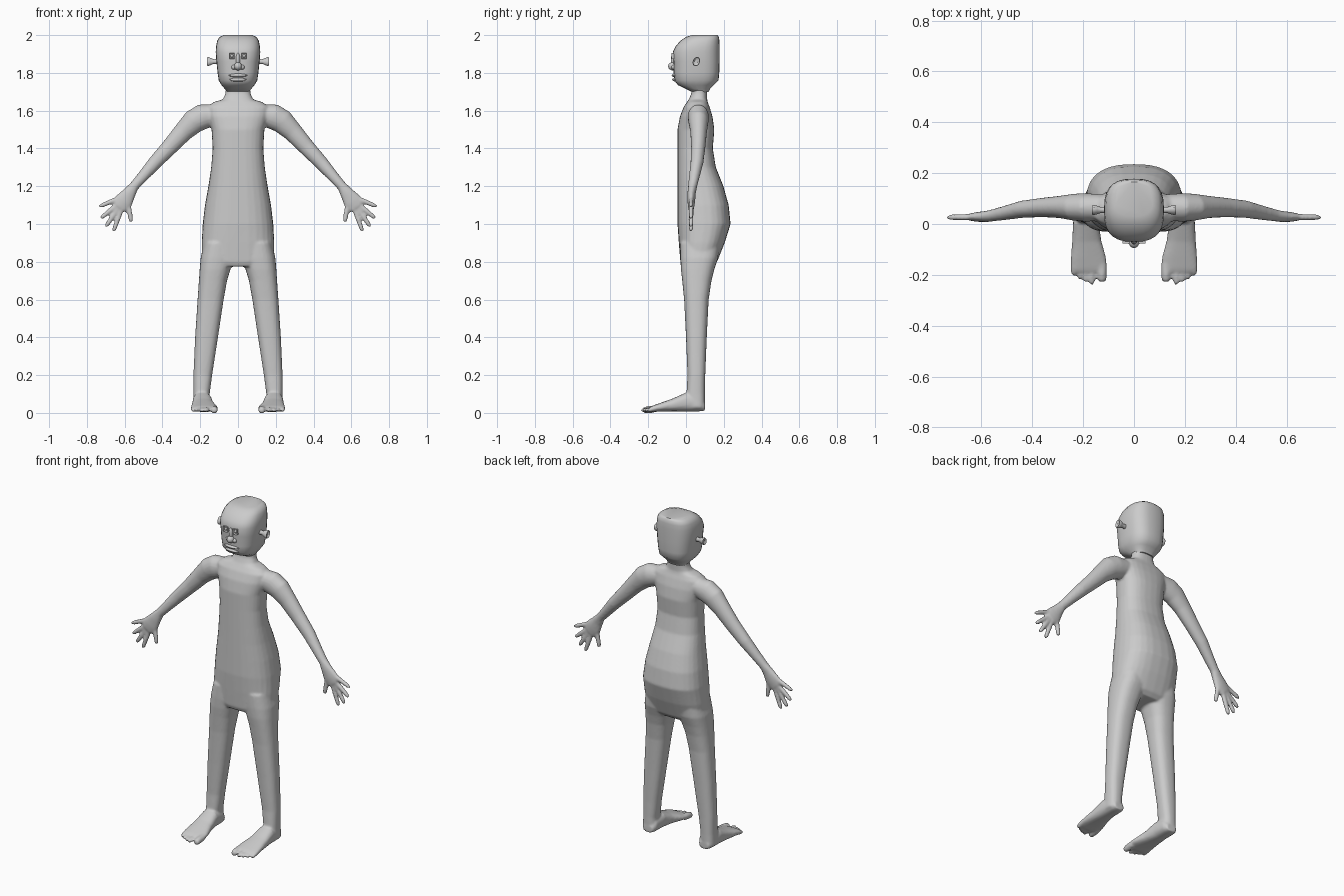
import bpy, bmesh, math
from mathutils import Vector

cube = bpy.data.objects.get("Cube")
if cube:
    bpy.data.objects.remove(cube, do_unlink=True)

skin = bpy.data.materials.new("grey_skin")
skin.use_nodes = True
GREY = (0.6, 0.6, 0.6, 1)
skin.diffuse_color = GREY
skin.node_tree.nodes["Principled BSDF"].inputs["Base Color"].default_value = GREY


def power(value, p):
    return math.copysign(abs(value) ** (2 / p), value)


def loft(bm, rings, p=2.0, n=28):
    """Skin rings of (centre, u, v) into a closed superellipse solid."""
    loops = []
    for c, u, v in rings:
        angles = [2 * math.pi * i / n for i in range(n)]
        loops.append([bm.verts.new(c + u * power(math.cos(a), p) + v * power(math.sin(a), p))
                      for a in angles])
    for low, high in zip(loops, loops[1:]):
        for i in range(n):
            j = (i + 1) % n
            bm.faces.new((low[i], low[j], high[j], high[i]))
    bm.faces.new(loops[0][::-1])
    bm.faces.new(loops[-1])


def stack(bm, rows, p, side=1):
    """Upright solid from rows of (z, x min, x max, y min, y max)."""
    loft(bm, [(Vector((side * (a + b) / 2, (f + k) / 2, z)),
               Vector(((b - a) / 2, 0, 0)), Vector((0, (k - f) / 2, 0)))
              for z, a, b, f, k in rows], p)


def tube(bm, rows, axis, side=1, p=2.0, n=20):
    """Limb from rows of (x, y, z, width radius, radius along axis)."""
    pts = [Vector((side * r[0], r[1], r[2])) for r in rows]
    rings = []
    for i, r in enumerate(rows):
        d = pts[min(i + 1, len(pts) - 1)] - pts[max(i - 1, 0)]
        rings.append((pts[i], d.cross(axis).normalized() * r[3], axis * r[4]))
    loft(bm, rings, p, n)


def digit(bm, start, tip, r, axis, side):
    a, b = Vector(start), Vector(tip)
    steps = ((0, 1), (0.5, 1.05), (0.88, 0.95), (1, 0.55))
    tube(bm, [(*a.lerp(b, t), r * s, r * s) for t, s in steps], axis, side, n=12)


def finish(name, bm, angle=40):
    bmesh.ops.recalc_face_normals(bm, faces=bm.faces[:])
    mesh = bpy.data.meshes.new(name)
    bm.to_mesh(mesh)
    bm.free()
    mesh.materials.append(skin)
    obj = bpy.data.objects.new(name, mesh)
    bpy.context.collection.objects.link(obj)
    bpy.ops.object.select_all(action='DESELECT')
    obj.select_set(True)
    bpy.context.view_layer.objects.active = obj
    bpy.ops.object.shade_smooth_by_angle(angle=math.radians(angle))
    return obj


def ball(name, centre, radii, cut=16):
    bm = bmesh.new()
    bmesh.ops.create_uvsphere(bm, u_segments=cut, v_segments=cut // 2, radius=1)
    bmesh.ops.scale(bm, vec=radii, verts=bm.verts)
    bmesh.ops.translate(bm, vec=centre, verts=bm.verts)
    return finish(name, bm, 60)


Y, Z = Vector((0, 1, 0)), Vector((0, 0, 1))

# Torso and neck: z, half width, front, back
TORSO = [(.775, .165, -.02, .14), (.8, .19, -.03, .165), (.9, .192, -.038, .205),
         (1.0, .187, -.045, .236), (1.1, .175, -.045, .226), (1.2, .157, -.045, .198),
         (1.3, .142, -.045, .158), (1.4, .134, -.045, .142), (1.5, .14, -.045, .15),
         (1.57, .16, -.032, .14), (1.62, .165, -.012, .125), (1.645, .13, .005, .115),
         (1.66, .08, .015, .112), (1.69, .066, .028, .112), (1.74, .064, .032, .115)]
# Leg: z, inner, outer, front, back
LEG = [(.03, .15, .238, .01, .1), (.1, .15, .236, .003, .1), (.2, .137, .236, .008, .102),
       (.4, .106, .227, 0, .11), (.6, .076, .214, -.01, .12), (.7, .058, .207, -.02, .135),
       (.76, .04, .203, -.027, .15), (.82, .02, .198, -.03, .17), (.9, .015, .18, -.03, .18)]
ARM = [(.1, .065, 1.585, .05, .05), (.19, .065, 1.567, .068, .056),
       (.235, .066, 1.542, .064, .053), (.29, .067, 1.488, .052, .044),
       (.36, .065, 1.41, .044, .038), (.44, .058, 1.325, .037, .034),
       (.51, .043, 1.245, .029, .028), (.55, .035, 1.2, .026, .024),
       (.575, .03, 1.165, .036, .022), (.605, .028, 1.12, .05, .02),
       (.63, .027, 1.09, .046, .016)]
FOOT = [(.188, .1, .032, .032, .02), (.189, .075, .05, .046, .042), (.189, 0, .058, .051, .05),
        (.186, -.07, .042, .058, .034), (.18, -.13, .031, .069, .024),
        (.178, -.175, .022, .074, .017), (.178, -.19, .02, .07, .012)]
# Fingers and toes: root pair, tip pair
FINGERS = [(.605, 1.148, .735, 1.092), (.625, 1.115, .727, 1.03), (.625, 1.1, .7, .985),
           (.612, 1.09, .66, .96), (.578, 1.095, .566, 1.01)]
TOES = [(.126, -.228, .019), (.166, -.238, .012), (.19, -.229, .011),
        (.212, -.217, .011), (.235, -.203, .012)]

# One continuous skin for torso, limbs, hands and feet
bm = bmesh.new()
stack(bm, [(z, -w, w, f, k) for z, w, f, k in TORSO], 2.5)
for side in (-1, 1):
    stack(bm, LEG, 2.5, side)
    tube(bm, ARM, Y, side)
    tube(bm, FOOT, Z, side, 2.5)
    for x, z, tx, tz in FINGERS:
        digit(bm, (x, .028, z), (tx, .026, tz), .0125, Y, side)
    for x, y, r in TOES:
        digit(bm, (x, -.16, .022), (x, y, .014), r, Z, side)
body = finish("body", bm)
remesh = body.modifiers.new("blend", 'REMESH')
remesh.mode = 'VOXEL'
remesh.voxel_size = 0.007
remesh.use_smooth_shade = True
relax = body.modifiers.new("relax", 'SMOOTH')
relax.factor = 0.5
relax.iterations = 4

# Head: square at the back, rounded towards the face
HEAD = [(1.7, .06, .03, .12), (1.715, .07, 0, .127), (1.735, .087, -.042, .147),
        (1.76, .102, -.062, .172), (1.8, .108, -.065, .176), (1.86, .114, -.066, .178),
        (1.91, .118, -.07, .178), (1.94, .116, -.056, .178), (1.97, .11, -.03, .177),
        (1.99, .098, 0, .174), (2.0, .075, .03, .166)]
bm = bmesh.new()
stack(bm, [(z, -w, w, f, k) for z, w, f, k in HEAD], 2.7)
finish("head", bm, 50)

# Nose and lips
ball("nose_tip", (0, -.07, 1.835), (.021, .025, .022))
ball("nose_bridge", (0, -.064, 1.868), (.012, .016, .04))
ball("upper_lip", (0, -.052, 1.787), (.052, .024, .011))
ball("lower_lip", (0, -.05, 1.764), (.049, .023, .011))

for side, word in ((-1, "right"), (1, "left")):
    ball(word + "_nostril", (side * .021, -.06, 1.83), (.015, .018, .014), 12)

    # Eye: square frame with a sunken front and a small eyeball
    bm = bmesh.new()
    bmesh.ops.create_cube(bm, size=1)
    bmesh.ops.scale(bm, vec=(.028, .03, .032), verts=bm.verts)
    bmesh.ops.translate(bm, vec=(side * .032, -.062, 1.89), verts=bm.verts)
    bm.normal_update()
    front = [f for f in bm.faces if f.normal.y < -.9]
    bmesh.ops.inset_region(bm, faces=front, thickness=.006, depth=0)
    bmesh.ops.translate(bm, vec=(0, .008, 0), verts=front[0].verts)
    finish(word + "_eye_socket", bm, 30)
    ball(word + "_eyeball", (side * .032, -.068, 1.89), (.008, .007, .009), 12)

    # Ear: narrow stalk flaring into a small cup
    bm = bmesh.new()
    ear = [(.105, .014, .014), (.13, .011, .012), (.145, .016, .02), (.158, .019, .025),
           (.165, .017, .022), (.158, .009, .012)]
    lean = Vector((0, .45, 1)).normalized()
    across = Vector((0, 1, -.45)).normalized()
    loft(bm, [(Vector((side * x, .055, 1.86)), across * a, lean * b) for x, a, b in ear], n=16)
    finish(word + "_ear", bm)
